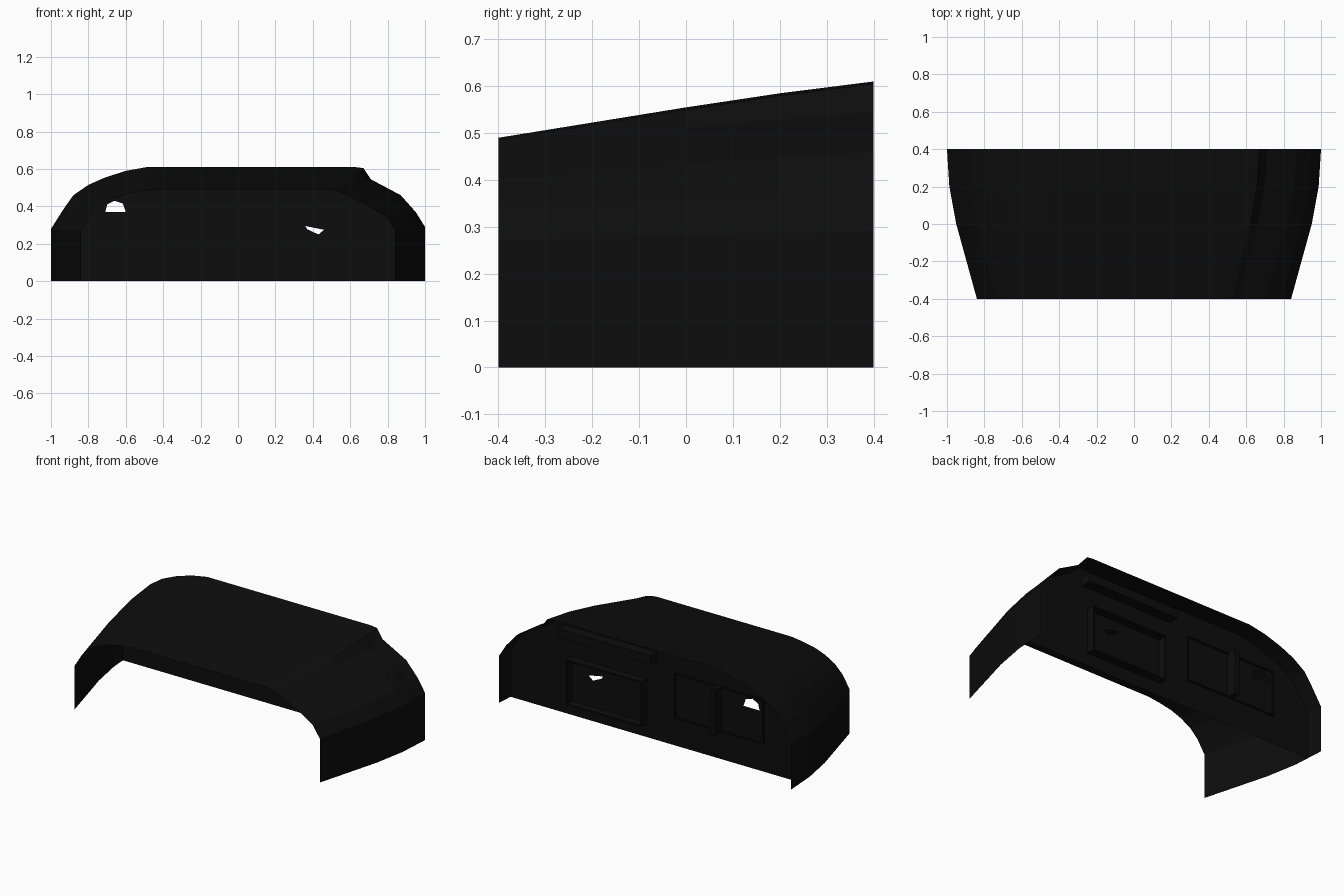
import bpy, bmesh

if "Cube" in bpy.data.objects:
    bpy.data.objects.remove(bpy.data.objects["Cube"])

black = bpy.data.materials.new("matte black")
black.diffuse_color = (0.004, 0.004, 0.004, 1)
black.use_nodes = True
black.node_tree.nodes["Principled BSDF"].inputs["Base Color"].default_value = black.diffuse_color

# Half-arch sections at the narrow front and the wide back
FRONT = [(-.84, 0), (-.84, .27), (-.79, .35), (-.74, .40), (-.67, .44), (-.60, .465), (-.52, .48), (-.44, .49),
         (.48, .49), (.52, .485), (.56, .472), (.70, .40), (.79, .345), (.84, .27), (.84, 0)]
BACK = [(-1, 0), (-1, .28), (-.93, .39), (-.88, .46), (-.80, .515), (-.71, .555), (-.60, .59), (-.49, .61),
        (.63, .61), (.67, .605), (.71, .545), (.87, .46), (.95, .37), (1, .29), (1, 0)]


def section(y, fx, fz):
    return [(a[0] + (b[0] - a[0]) * fx, y, a[1] + (b[1] - a[1]) * fz) for a, b in zip(FRONT, BACK)]


def finish(name, bm):
    mesh = bpy.data.meshes.new(name)
    bm.to_mesh(mesh)
    bm.free()
    mesh.materials.append(black)
    obj = bpy.data.objects.new(name, mesh)
    bpy.context.collection.objects.link(obj)
    return obj


def box(bm, x0, x1, y0, y1, z0, z1):
    ret = bmesh.ops.create_cube(bm, size=1)
    for v in ret["verts"]:
        v.co = ((x0 + x1) / 2 + v.co.x * (x1 - x0),
                (y0 + y1) / 2 + v.co.y * (y1 - y0),
                (z0 + z1) / 2 + v.co.z * (z1 - z0))


# Outer hood, lofted from front to back, open below and in front
bm = bmesh.new()
rows = [[bm.verts.new(p) for p in section(*s)]
        for s in ((-.4, 0, 0), (0, .69, .54), (.2, .92, .79), (.4, 1, 1))]
for a, b in zip(rows, rows[1:]):
    for i in range(len(a) - 1):
        bm.faces.new((a[i], a[i + 1], b[i + 1], b[i]))
finish("hood_shell", bm)

# Recessed back wall with two small openings
WALL_Y = .295
HOLES = [[(-.71, .37), (-.70, .41), (-.66, .43), (-.615, .415), (-.60, .37)],
         [(.36, .295), (.46, .275), (.43, .25), (.37, .278)]]
bm = bmesh.new()
loops = [section(WALL_Y, .96, .89)] + [[(x, WALL_Y, z) for x, z in h] for h in HOLES]
edges = []
for loop in loops:
    vs = [bm.verts.new(p) for p in loop]
    edges += [bm.edges.new((vs[i - 1], vs[i])) for i in range(len(vs))]
bmesh.ops.triangle_fill(bm, edges=edges, use_beauty=True, normal=(0, 1, 0))
finish("back_wall", bm)


# Raised rims around the two panels on the wall
def rim(name, x0, x1, z0, z1, y1, t=.008):
    bm = bmesh.new()
    box(bm, x0, x1, WALL_Y, y1, z0, z0 + t)
    box(bm, x0, x1, WALL_Y, y1, z1 - t, z1)
    box(bm, x0, x0 + t, WALL_Y, y1, z0 + t, z1 - t)
    box(bm, x1 - t, x1, WALL_Y, y1, z0 + t, z1 - t)
    return finish(name, bm)


rim("right_panel_rim", .06, .58, .08, .36, .345)
rim("left_panel_rim", -.745, -.13, .17, .45, .305)

# Upright divider and the bar under the raised brow
bm = bmesh.new()
box(bm, -.45, -.42, WALL_Y, .36, .17, .45)
finish("panel_divider", bm)
bm = bmesh.new()
box(bm, -.01, .62, WALL_Y, .36, .49, .545)
finish("brow_bar", bm)
